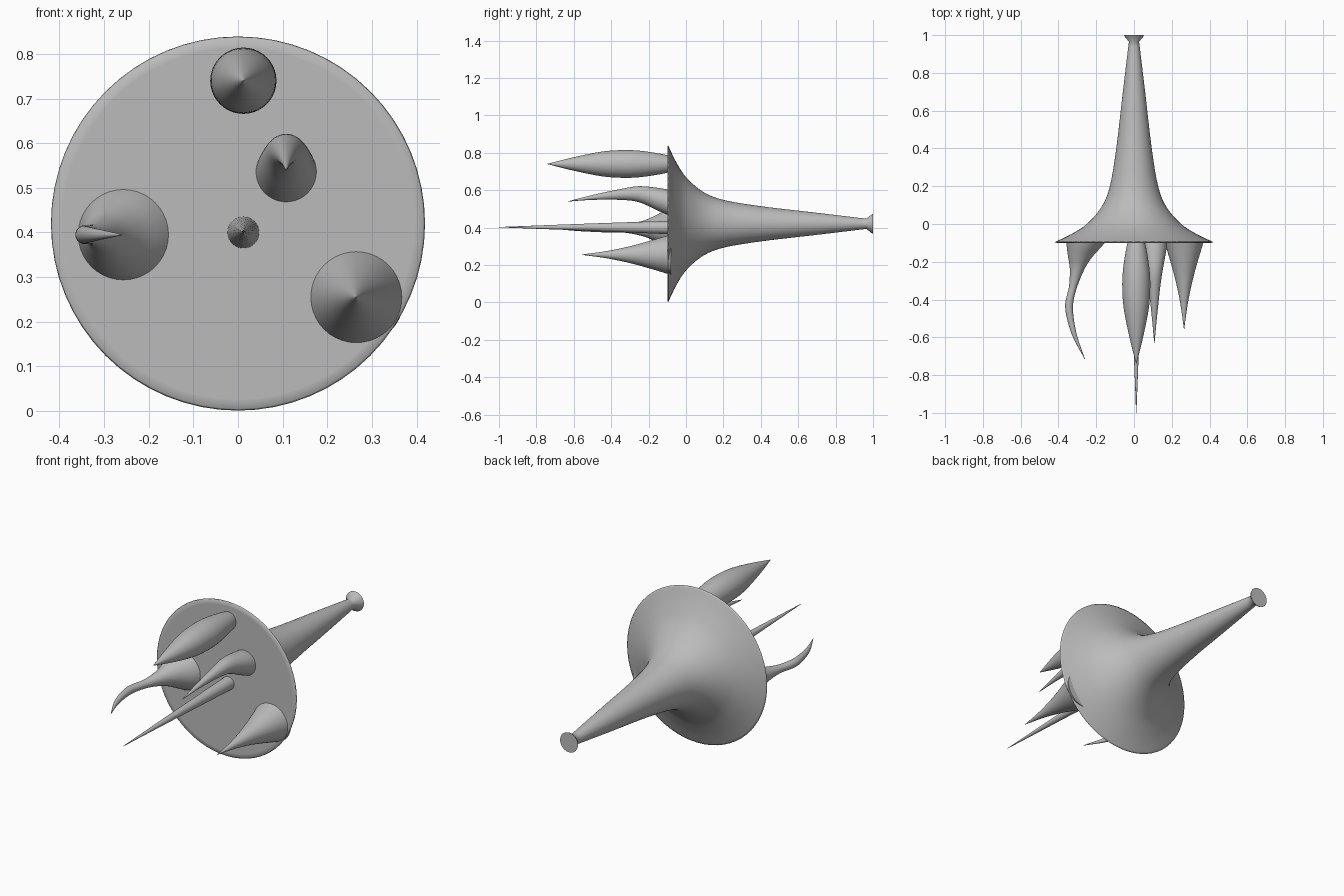
import bpy, bmesh, math

grey = bpy.data.materials.new("plain_grey")
grey.diffuse_color = (0.5, 0.5, 0.5, 1)


def spline(points, steps):
    """Catmull-Rom samples through points of any dimension."""
    p = [points[0]] + list(points) + [points[-1]]
    out = []
    for i in range(1, len(p) - 2):
        for s in range(steps):
            t = s / steps
            out.append(tuple(
                0.5 * (2 * b + (c - a) * t + (2 * a - 5 * b + 4 * c - d) * t * t
                       + (3 * b - a - 3 * c + d) * t ** 3)
                for a, b, c, d in zip(p[i - 1], p[i], p[i + 1], p[i + 2])))
    return out + [tuple(points[-1])]


def tube(name, stations, segments):
    """Skin round sections given as (y, x, z, radius), capped at both ends."""
    bm = bmesh.new()
    rings = []
    for y, x, z, r in stations:
        rings.append([bm.verts.new((x + r * math.cos(2 * math.pi * k / segments), y,
                                    z + r * math.sin(2 * math.pi * k / segments)))
                      for k in range(segments)])
    for a, b in zip(rings, rings[1:]):
        for k in range(segments):
            n = (k + 1) % segments
            bm.faces.new((a[k], a[n], b[n], b[k])).smooth = True
    bm.faces.new(rings[0])
    bm.faces.new(rings[-1])
    bmesh.ops.recalc_face_normals(bm, faces=bm.faces)
    # keep the end caps crisp
    for e in bm.edges:
        if any(len(f.verts) > 4 for f in e.link_faces):
            e.smooth = False
    mesh = bpy.data.meshes.new(name)
    bm.to_mesh(mesh)
    bm.free()
    mesh.materials.append(grey)
    obj = bpy.data.objects.new(name, mesh)
    bpy.context.collection.objects.link(obj)
    return obj


# flared horn with a softened rim, flat front and small end flare
flare = spline([(-0.095, 0.419), (-0.055, 0.335), (0.0, 0.25), (0.09, 0.172), (0.2, 0.128),
                (0.4, 0.094), (0.7, 0.059), (0.965, 0.027)], 6)
profile = [(-0.1, 0.395), (-0.099, 0.415)] + flare + [(0.993, 0.05), (1.0, 0.053)]
tube("horn", [(y, 0, 0.42, r) for y, r in profile], 64)

# spikes on the front disc: (y, x, z, radius)
spikes = {
    "top_spindle_spike": [
        (-0.08, 0.012, 0.74, 0.042), (-0.15, 0.012, 0.74, 0.057), (-0.25, 0.012, 0.74, 0.071),
        (-0.34, 0.012, 0.74, 0.074), (-0.45, 0.012, 0.74, 0.066), (-0.6, 0.012, 0.74, 0.036),
        (-0.74, 0.012, 0.74, 0.001)],
    "hooked_spike": [
        (-0.08, 0.108, 0.53, 0.07), (-0.15, 0.108, 0.551, 0.061), (-0.25, 0.108, 0.578, 0.043),
        (-0.35, 0.108, 0.577, 0.029), (-0.5, 0.108, 0.561, 0.013), (-0.63, 0.108, 0.54, 0.001)],
    "long_thin_spike": [
        (-0.08, 0.012, 0.4, 0.036), (-0.5, 0.012, 0.402, 0.02), (-1.0, 0.012, 0.402, 0.001)],
    "curled_spike": [
        (-0.08, -0.25, 0.395, 0.11), (-0.12, -0.264, 0.395, 0.092), (-0.175, -0.285, 0.395, 0.064),
        (-0.235, -0.3, 0.395, 0.04), (-0.33, -0.322, 0.395, 0.022), (-0.42, -0.343, 0.395, 0.021),
        (-0.5, -0.337, 0.395, 0.018), (-0.6, -0.311, 0.395, 0.012), (-0.715, -0.26, 0.395, 0.001)],
    "low_cone_spike": [
        (-0.08, 0.265, 0.255, 0.108), (-0.2, 0.265, 0.255, 0.072), (-0.3, 0.265, 0.255, 0.045),
        (-0.42, 0.265, 0.255, 0.02), (-0.555, 0.265, 0.255, 0.001)],
}
for name, path in spikes.items():
    tube(name, spline(path, 5), 40)
